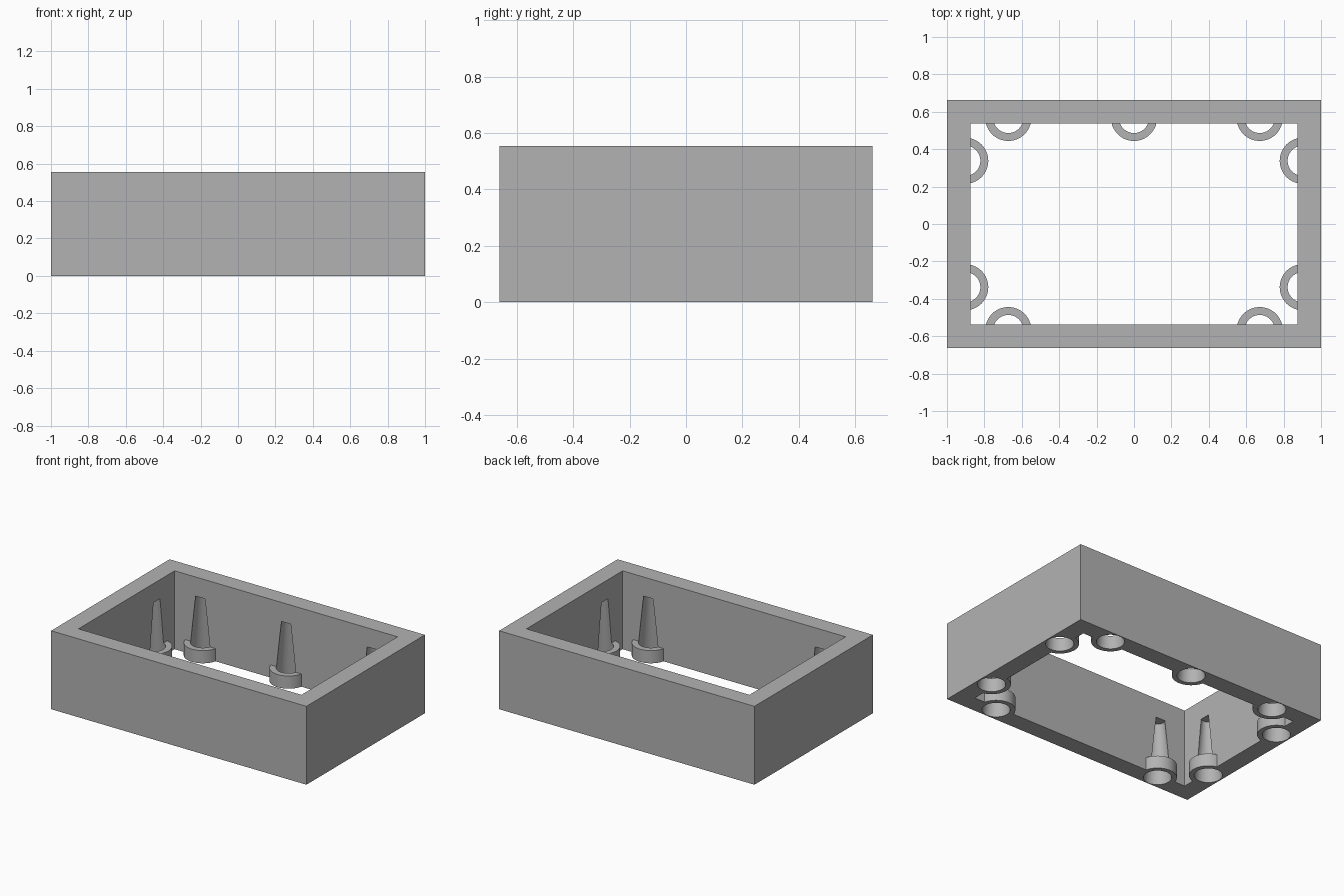
import bpy
import bmesh
from mathutils import Matrix

if "Cube" in bpy.data.objects:
    bpy.data.objects.remove(bpy.data.objects["Cube"], do_unlink=True)

HALF_X, HALF_Y, HEIGHT = 1.0, 0.6625, 0.555
IN_X, IN_Y = 0.873, 0.538
BOSS_R, BOSS_TOP = 0.123, 0.09
HOLE_BASE_R, HOLE_TOP_R, HOLE_TOP = 0.09, 0.046, 0.42
SINK = 0.029   # how far each screw axis sits inside the wall


def add_object(name, bm):
    mesh = bpy.data.meshes.new(name)
    bm.to_mesh(mesh)
    bm.free()
    obj = bpy.data.objects.new(name, mesh)
    bpy.context.collection.objects.link(obj)
    return obj


def box(name, hx, hy, z0, z1):
    bm = bmesh.new()
    place = Matrix.Translation((0, 0, (z0 + z1) / 2)) @ Matrix.Diagonal((2 * hx, 2 * hy, z1 - z0, 1))
    bmesh.ops.create_cube(bm, size=1, matrix=place)
    return add_object(name, bm)


def cone(name, x, y, r0, r1, z0, z1):
    bm = bmesh.new()
    bmesh.ops.create_cone(bm, cap_ends=True, segments=64, radius1=r0, radius2=r1,
                          depth=z1 - z0, matrix=Matrix.Translation((x, y, (z0 + z1) / 2)))
    return add_object(name, bm)


def cut(target, cutter):
    mod = target.modifiers.new("cut", "BOOLEAN")
    mod.operation, mod.solver, mod.object = "DIFFERENCE", "EXACT", cutter
    bpy.context.view_layer.objects.active = target
    bpy.ops.object.modifier_apply(modifier=mod.name)
    bpy.data.objects.remove(cutter, do_unlink=True)


# Screw positions: three on the back wall, two on each other wall
wall_y, wall_x = IN_Y + SINK, IN_X + SINK
spots = [(0, wall_y)]
for sx in (-1, 1):
    for sy in (-1, 1):
        spots += [(sx * 0.672, sy * wall_y), (sx * wall_x, sy * 0.338)]

# Inner opening, leaving out the half-round screw bosses
opening = box("opening", IN_X, IN_Y, -0.1, HEIGHT + 0.1)
for x, y in spots:
    cut(opening, cone("boss", x, y, BOSS_R, BOSS_R, -0.2, BOSS_TOP))

# Rectangular frame, opened through, then bored with tapered screw holes
frame = box("frame", HALF_X, HALF_Y, 0, HEIGHT)
cut(frame, opening)
low = 0.05
slope = (HOLE_BASE_R - HOLE_TOP_R) / HOLE_TOP
for x, y in spots:
    cut(frame, cone("screw_hole", x, y, HOLE_BASE_R + slope * low, HOLE_TOP_R, -low, HOLE_TOP))

# Single grey finish
grey = bpy.data.materials.new("plain grey")
grey.use_nodes = True
colour = (0.45, 0.45, 0.45, 1)
grey.diffuse_color = colour
grey.node_tree.nodes["Principled BSDF"].inputs["Base Color"].default_value = colour
frame.data.materials.clear()
frame.data.materials.append(grey)
for face in frame.data.polygons:
    face.material_index = 0

bpy.ops.object.select_all(action="DESELECT")
frame.select_set(True)
bpy.context.view_layer.objects.active = frame
bpy.ops.object.shade_smooth_by_angle(angle=0.5)
